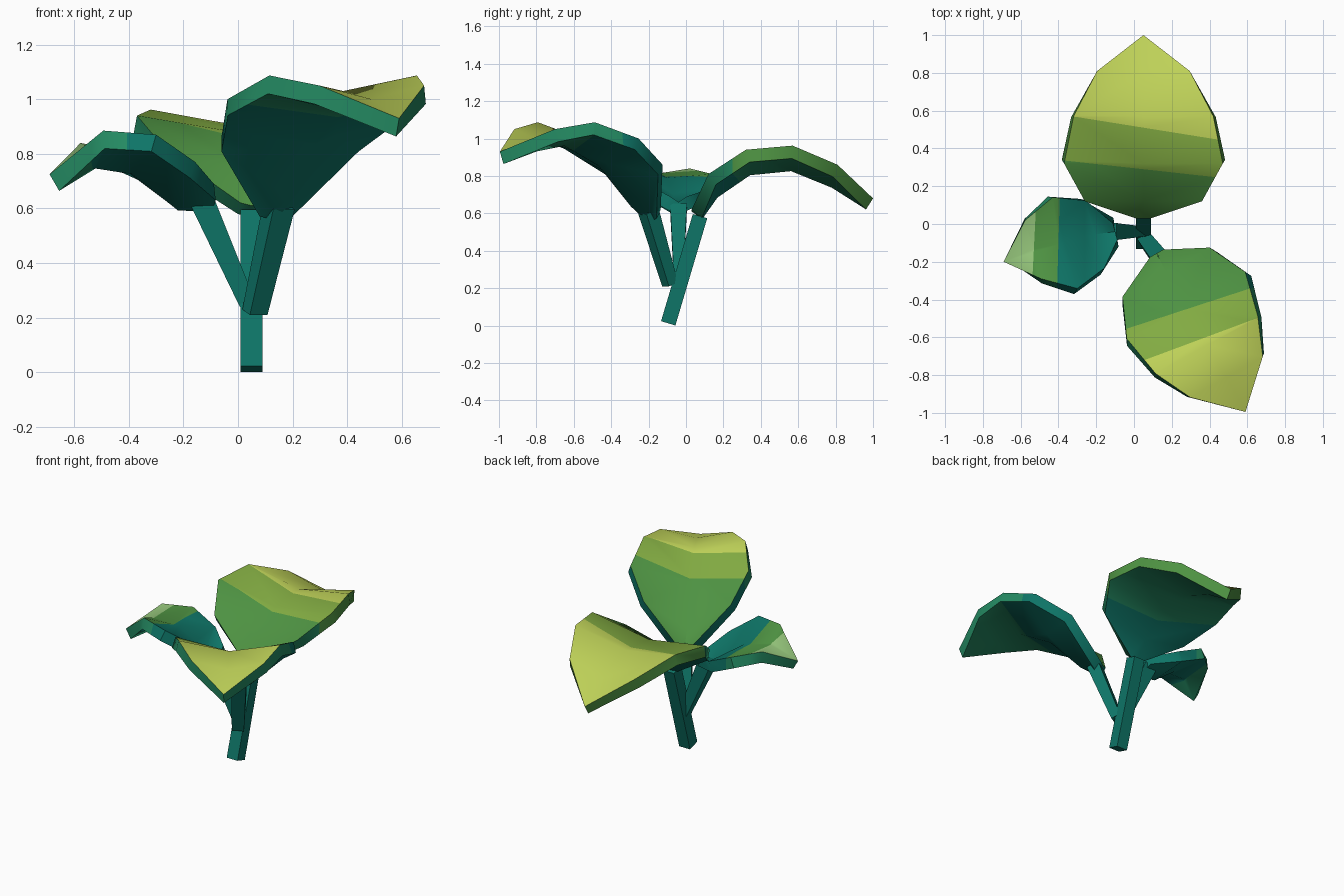
import bpy, bmesh, math
from mathutils import Vector

if "Cube" in bpy.data.objects:
    bpy.data.objects.remove(bpy.data.objects["Cube"])


def lin(c):
    c /= 255
    return c / 12.92 if c < 0.04 else ((c + 0.055) / 1.055) ** 2.4


# Palette, in sRGB
COLOURS = {
    "teal": (14, 117, 103),
    "sea_green": (36, 138, 98),
    "leaf_green": (78, 146, 66),
    "olive_green": (130, 171, 66),
    "yellow_green": (190, 209, 88),
    "pale_green": (148, 196, 122),
}
MATS = {}
for name, rgb in COLOURS.items():
    MATS[name] = bpy.data.materials.new(name)
    MATS[name].diffuse_color = (*[lin(c) for c in rgb], 1)
NAMES = list(COLOURS)


def finish(name, bm, sharp=45):
    """Smooth the gentle bends, keep the rims sharp, and link the object."""
    bmesh.ops.recalc_face_normals(bm, faces=bm.faces[:])
    for f in bm.faces:
        f.smooth = True
    for e in bm.edges:
        e.smooth = e.calc_face_angle(0) < math.radians(sharp)
    me = bpy.data.meshes.new(name)
    bm.to_mesh(me)
    bm.free()
    for n in NAMES:
        me.materials.append(MATS[n])
    bpy.context.collection.objects.link(bpy.data.objects.new(name, me))


def leaf(name, axis, rows, tip, bands, palettes, thick=0.07):
    """rows: (x, y, z of midrib, half width, z of left edge, z of right edge).
    palettes: colours per band for the top, underside and rim."""
    bm = bmesh.new()
    side = Vector((-axis[1], axis[0], 0)).normalized()
    grid = []
    for x, y, z, w, zl, zr in rows:
        l, r = Vector((x, y, zl)) + side * w, Vector((x, y, zr)) - side * w
        grid.append([bm.verts.new(p) for p in (l, (x, y, z), r)])
    end = bm.verts.new(tip)
    top = []
    for a, b in zip(grid, grid[1:]):
        for i in (0, 1):
            top.append(bm.faces.new((a[i], b[i], b[i + 1], a[i + 1])))
    for i in (0, 1):
        top.append(bm.faces.new((grid[-1][i], end, grid[-1][i + 1])))
    bmesh.ops.recalc_face_normals(bm, faces=top)
    bm.normal_update()
    # underside and rim
    under = {}
    for v in bm.verts[:]:
        n = v.normal if v.normal.z > 0 else -v.normal
        under[v] = bm.verts.new(v.co - n * thick)
    border = [e for e in bm.edges if e.is_boundary]
    for f in top:
        bm.faces.new([under[v] for v in reversed(f.verts)]).material_index = 1
    for e in border:
        a, b = e.verts
        bm.faces.new((a, b, under[b], under[a])).material_index = 2
    # cut the colour bands
    for p, n in bands:
        bmesh.ops.bisect_plane(bm, geom=bm.verts[:] + bm.edges[:] + bm.faces[:],
                               plane_co=(*p, 0), plane_no=(*n, 0))
    for f in bm.faces:
        c = f.calc_center_median().xy
        k = sum((c - Vector(p)).dot(Vector(n)) > 0 for p, n in bands)
        f.material_index = NAMES.index(palettes[f.material_index][k])
    finish(name, bm)


def stem(name, start, stop, half0, half1, across):
    """Square bar between two points; across is its level side direction."""
    bm = bmesh.new()
    a, b = Vector(start), Vector(stop)
    u = Vector(across).normalized()
    v = (b - a).cross(u).normalized()
    for p, h in ((a, half0), (b, half1)):
        for s, t in ((1, 1), (-1, 1), (-1, -1), (1, -1)):
            bm.verts.new(p + u * s * h[0] + v * t * h[1])
    bmesh.ops.convex_hull(bm, input=bm.verts[:])
    finish(name, bm)


T, S, G, O, Y, P = NAMES

# Back leaf
leaf("back_leaf", (0, 1),
     [(.05, .03, .61, .04, .62, .62), (.05, .12, .735, .31, .81, .81),
      (.05, .32, .87, .42, .94, .94), (.05, .57, .895, .37, .962, .962),
      (.05, .81, .80, .245, .86, .86)],
     (.05, 1.0, .68),
     [((.05, .29), (.11, 1)), ((.05, .51), (.16, 1))],
     [(G, O, Y), (T, S, S), (S, G, G)])

# Front right leaf
leaf("front_leaf", (.49, -.87),
     [(.12, -.155, .61, .04, .62, .62), (.17, -.255, .69, .265, .86, .86),
      (.275, -.43, .91, .36, 1.0, 1.0), (.385, -.64, 1.03, .31, 1.087, 1.087),
      (.49, -.81, 1.0, .22, 1.05, 1.05)],
     (.59, -.995, .93),
     [((.29, -.447), (.31, -.95)), ((.36, -.607), (.35, -.94))],
     [(G, O, Y), (T, T, S), (T, S, S)])

# Small left leaf
leaf("left_leaf", (-.965, -.26),
     [(-.10, -.04, .66, .045, .69, .69), (-.205, -.055, .66, .185, .77, .73),
      (-.365, -.10, .79, .25, .87, .81), (-.535, -.135, .815, .16, .885, .84)],
     (-.69, -.20, .725),
     [((-.26, -.1), (-1, 0)), ((-.40, -.1), (-1, .03)), ((-.53, -.13), (-1, .05))],
     [(T, T, G, P), (T, T, T, S), (T, T, S, S)])

# Stems
stem("back_stem", (.05, -.095, .012), (.05, .075, .585), (.04, .04), (.04, .04), (1, 0, 0))
stem("front_stem", (.062, -.085, .22), (.15, -.20, .61), (.037, .03), (.045, .04), (.87, .49, 0))
stem("left_stem", (.035, -.04, .25), (-.135, -.04, .635), (.025, .03), (.045, .045), (0, 1, 0))

for m in bpy.data.materials:
    if m.users and not m.is_grease_pencil:
        m.use_nodes = True
        m.node_tree.nodes["Principled BSDF"].inputs["Base Color"].default_value = m.diffuse_color
